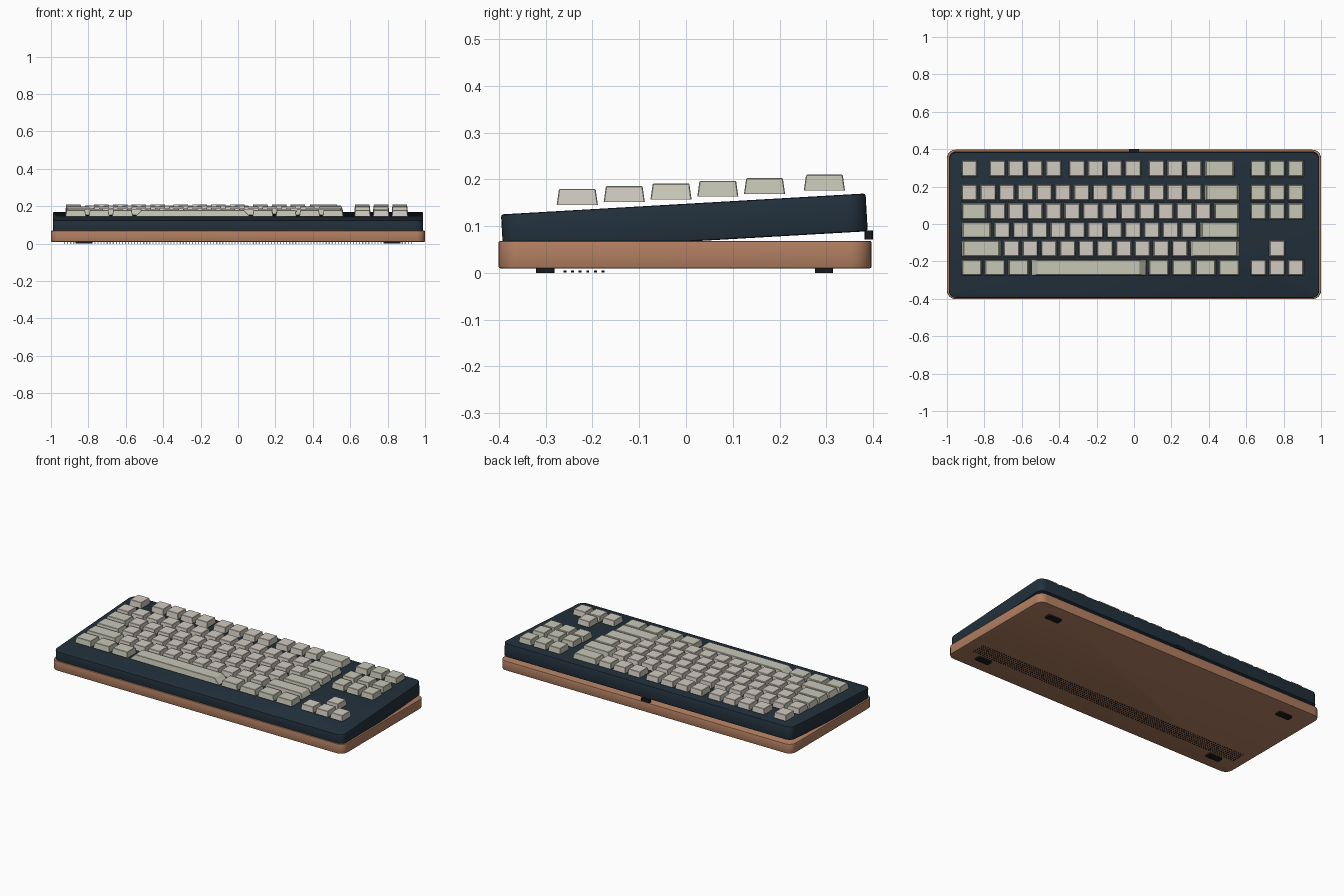
import bpy, bmesh, math
from mathutils import Matrix, Vector

if "Cube" in bpy.data.objects:
    bpy.data.objects.remove(bpy.data.objects["Cube"])


def material(name, rgb):
    m = bpy.data.materials.new(name)
    m.diffuse_color = (*rgb, 1)
    m.use_nodes = True
    m.node_tree.nodes["Principled BSDF"].inputs["Base Color"].default_value = m.diffuse_color
    return m


COPPER = material("copper", (0.44, 0.21, 0.12))
NAVY = material("navy", (0.016, 0.03, 0.045))
BLACK = material("black", (0.01, 0.01, 0.012))
LIGHT = material("light_cap", (0.64, 0.60, 0.53))
MUTED = material("muted_cap", (0.57, 0.57, 0.47))


def finish(bm, name, mat, smooth=True):
    me = bpy.data.meshes.new(name)
    bm.to_mesh(me)
    bm.free()
    me.materials.append(mat)
    ob = bpy.data.objects.new(name, me)
    bpy.context.collection.objects.link(ob)
    if smooth:
        bpy.ops.object.select_all(action='DESELECT')
        ob.select_set(True)
        bpy.context.view_layer.objects.active = ob
        bpy.ops.object.shade_smooth_by_angle(angle=math.radians(35))
    return ob


def slab(name, centre, size, corner, rim, mat, segs=6):
    """Box with rounded vertical corners and a softened rim."""
    bm = bmesh.new()
    bmesh.ops.create_cube(bm, size=1, matrix=Matrix.Diagonal((*size, 1)))
    upright = [e for e in bm.edges
               if abs(e.verts[0].co.z - e.verts[1].co.z) > 1e-5]
    bmesh.ops.bevel(bm, geom=upright, offset=corner, segments=segs,
                    profile=0.5, affect='EDGES')
    if rim:
        edges = [e for e in bm.edges
                 if abs(e.verts[0].co.z - e.verts[1].co.z) < 1e-5]
        bmesh.ops.bevel(bm, geom=edges, offset=rim, segments=2,
                        profile=0.5, affect='EDGES')
    ob = finish(bm, name, mat)
    ob.location = centre
    return ob


# Lower tray and tilted upper case
slab("lower_case", (0, -0.002, 0.039), (2.0, 0.798, 0.059), 0.045, 0.004, COPPER)
upper = slab("upper_case", (0, -0.0035, 0.107), (1.98, 0.781, 0.081), 0.04, 0.005, NAVY)
upper.rotation_euler.x = 0.0574

# Cable port at the back
slab("cable_port", (0, 0.391, 0.081), (0.056, 0.018, 0.019), 0.002, 0, BLACK, 1)

# Four rubber feet
for side, sx in (("left", -1), ("right", 1)):
    for end, y in (("front", -0.301), ("back", 0.295)):
        slab(f"foot_{end}_{side}", (sx * 0.823, y, 0.006), (0.092, 0.039, 0.012),
             0.006, 0, BLACK, 3)

# Perforation band under the front: six rows of small dots
bm = bmesh.new()
for row in range(6):
    for col in range(115):
        pos = Vector((-0.927 + col * 1.854 / 114, -0.259 + row * 0.0163, 0.003))
        bmesh.ops.create_cone(bm, cap_ends=True, segments=8, radius1=0.003,
                              radius2=0.003, depth=0.004,
                              matrix=Matrix.Translation(pos))
finish(bm, "underside_perforations", BLACK, smooth=False)

# Keycaps
U, LEFT, GAP, DEPTH, HEIGHT, TAPER = 0.1, -0.93, 0.014, 0.088, 0.034, 0.89
ROW_Y = [0.296, 0.168, 0.068, -0.032, -0.132, -0.2325]


def keycap(name, start, width, row, mat):
    bm = bmesh.new()
    size = (width * U - GAP, DEPTH, HEIGHT, 1)
    bmesh.ops.create_cube(bm, size=1, matrix=Matrix.Diagonal(size))
    for v in bm.verts:
        if v.co.z > 0:
            v.co.x *= TAPER
            v.co.y *= TAPER
    bmesh.ops.bevel(bm, geom=[e for e in bm.edges if max(v.co.z for v in e.verts) > 0],
                    offset=0.0018, segments=1, affect='EDGES')
    y = ROW_Y[row]
    ob = finish(bm, name, mat, smooth=False)
    ob.location = (LEFT + (start + width / 2) * U, y,
                   0.159 + 0.0575 * y + HEIGHT / 2)


# Each row: (start, list of widths) groups, in key units
ROWS = [
    [(0, [1]), (1.5, [1] * 4), (5.75, [1] * 4), (10, [1] * 3 + [1.75])],
    [(0, [1] * 13 + [2])],
    [(0, [1.5] + [1] * 12 + [1.5])],
    [(0, [1.75] + [1] * 11 + [2.25])],
    [(0, [2.25] + [1] * 10 + [2.75])],
    [(0, [1.25] * 3 + [6.25] + [1.25] * 4)],
]
for r, groups in enumerate(ROWS):
    n = 0
    for x, widths in groups:
        for w in widths:
            keycap(f"key_row{r}_{n}", x, w, r, LIGHT if w == 1 else MUTED)
            x += w
            n += 1

# Navigation block and arrow keys
NAV = 15.45
for r, columns in ((0, (0, 1, 2)), (1, (0, 1, 2)), (2, (0, 1, 2)), (4, (1,)), (5, (0, 1, 2))):
    for c in columns:
        keycap(f"side_key_row{r}_{c}", NAV + c, 1, r, LIGHT if r > 3 else MUTED)
